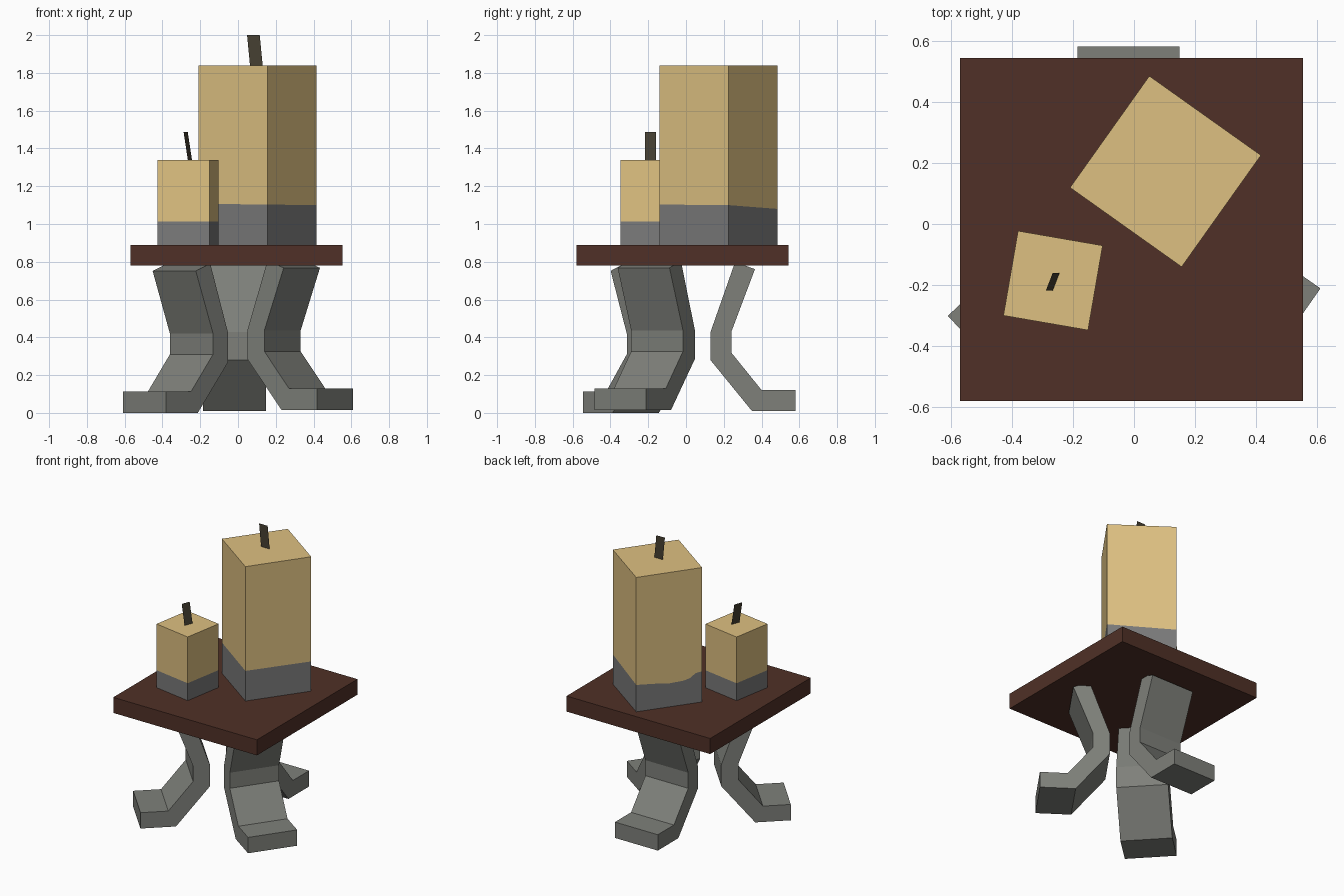
import bpy, bmesh
from math import radians, cos, sin
from mathutils import Vector, Matrix

default = bpy.data.objects.get("Cube")
if default:
    bpy.data.objects.remove(default, do_unlink=True)


def material(name, rgb):
    m = bpy.data.materials.new(name)
    m.use_nodes = True
    colour = (*rgb, 1)
    m.diffuse_color = colour
    bsdf = next(n for n in m.node_tree.nodes if n.type == 'BSDF_PRINCIPLED')
    bsdf.inputs["Base Color"].default_value = colour
    return m


WAX = material("cream wax", (0.73, 0.53, 0.22))
BASE = material("grey candle base", (0.195, 0.195, 0.195))
STONE = material("grey stone", (0.209, 0.216, 0.195))
WOOD = material("dark red wood", (0.08, 0.03, 0.02))
WICK = material("charred wick", (0.061, 0.051, 0.032))


def finish(name, bm, *mats, recalc=True):
    if recalc:
        bmesh.ops.recalc_face_normals(bm, faces=bm.faces)
    mesh = bpy.data.meshes.new(name)
    bm.to_mesh(mesh)
    bm.free()
    for m in mats:
        mesh.materials.append(m)
    obj = bpy.data.objects.new(name, mesh)
    bpy.context.collection.objects.link(obj)
    return obj


# Square table top
bm = bmesh.new()
bmesh.ops.create_cube(bm, size=1, matrix=Matrix.Translation((-0.008, -0.018, 0.835))
                      @ Matrix.Diagonal((1.123, 1.123, 0.11, 1)))
finish("table_top", bm, WOOD)

# Bent leg profile: distance from the toe, height
LEG = [(0, 0), (-0.23, 0), (-0.45, 0.27), (-0.45, 0.42), (-0.32, 0.79),
       (-0.215, 0.752), (-0.34, 0.42), (-0.34, 0.31), (-0.18, 0.112), (0, 0.112)]


def leg(name, toe, angle, width=0.335):
    a = radians(angle)
    out = Vector((cos(a), sin(a), 0))
    side = Vector((-sin(a), cos(a), 0)) * width / 2
    bm = bmesh.new()
    face = bm.faces.new([bm.verts.new(Vector(toe) + out * s + Vector((0, 0, z)) - side)
                         for s, z in LEG])
    new = bmesh.ops.extrude_face_region(bm, geom=[face], use_keep_orig=True)["geom"]
    bmesh.ops.translate(bm, verts=[g for g in new if isinstance(g, bmesh.types.BMVert)],
                        vec=side * 2)
    finish(name, bm, STONE)


leg("back_leg", (-0.018, 0.58, 0.009), 90)
leg("front_right_leg", (-0.495, -0.423, 0), 223)
leg("front_left_leg", (0.514, -0.348, 0.016), -35)


def candle(name, centre, size, angle, top, outline):
    """Prism with a lower colour band; outline holds (u, v, band height)."""
    bm = bmesh.new()
    rot = Matrix.Rotation(radians(angle), 3, 'Z')

    def ring(height):
        return [bm.verts.new(rot @ Vector((u * size, v * size, 0))
                             + Vector((*centre, height or h))) for u, v, h in outline]

    rings = [ring(0.885), ring(None), ring(top)]
    bm.faces.new(rings[0]).material_index = 1
    bm.faces.new(rings[2])
    n = len(outline)
    for k in range(2):
        for i in range(n):
            j = (i + 1) % n
            f = bm.faces.new((rings[k][i], rings[k][j], rings[k + 1][j], rings[k + 1][i]))
            f.material_index = 1 - k
    finish(name, bm, WAX, BASE)


# Small candle with a level band, tall one with a dip along one side
candle("small_candle", (-0.265, -0.185), 0.281, -9.8, 1.34,
       [(-.5, -.5, 1.013), (.5, -.5, 1.013), (.5, .5, 1.013), (-.5, .5, 1.013)])
candle("tall_candle", (0.103, 0.172), 0.448, -35.4, 1.84,
       [(-.5, .5, 1.08), (-.5, .2, 1.068), (-.5, 0, 1.056), (-.5, -.22, 1.06),
        (-.5, -.32, 1.072), (-.5, -.4, 1.1), (-.5, -.5, 1.107),
        (.5, -.5, 1.103), (.5, .5, 1.1)])


# Thin flat leaning wicks
def wick(name, start, across, lean):
    p, a, l = Vector(start), Vector(across), Vector(lean)
    bm = bmesh.new()
    bm.faces.new([bm.verts.new(q) for q in (p, p + a, p + a + l, p + l)])
    finish(name, bm, WICK, recalc=False)


wick("small_wick", (-0.265, -0.217, 1.335), (0.022, 0.057, 0), (-0.023, 0, 0.152))
wick("tall_wick", (0.064, 0.167, 1.835), (0.067, 0, 0), (-0.016, 0, 0.165))
